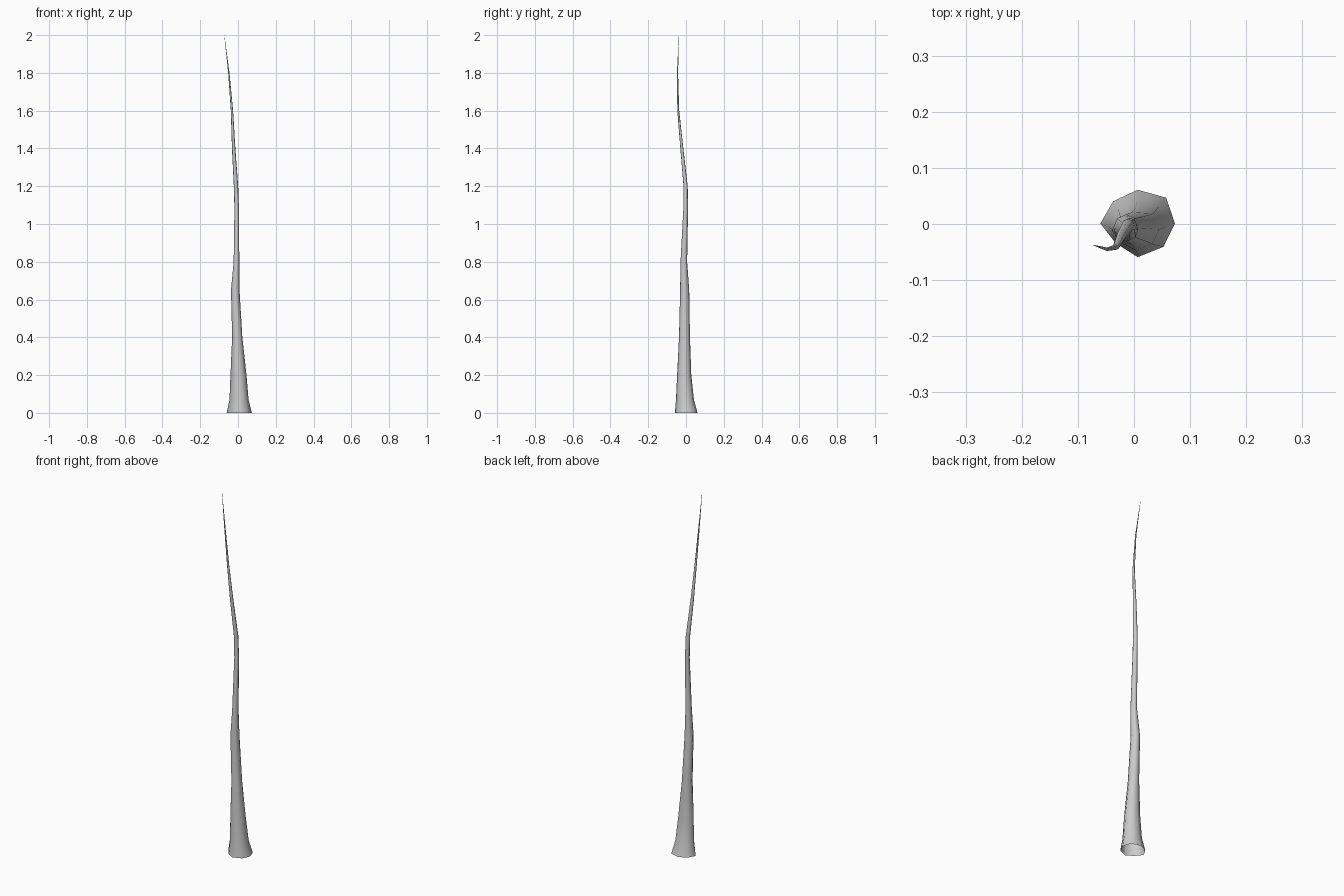
import bpy, bmesh
from math import cos, sin, pi

SIDES = 8
# Trunk cross-sections: z, min x, max x, min y, max y
rings = [
    (0.00, -0.060, 0.073, -0.059, 0.061),
    (0.07, -0.045, 0.056, -0.053, 0.042),
    (0.20, -0.040, 0.045, -0.047, 0.028),
    (0.40, -0.031, 0.023, -0.037, 0.021),
    (0.65, -0.037, 0.008, -0.031, 0.017),
    (0.80, -0.023, 0.007, -0.029, 0.006),
    (1.08, -0.019, 0.005, -0.014, 0.011),
    (1.20, -0.022, 0.001, -0.013, 0.009),
    (1.40, -0.032, -0.014, -0.030, -0.014),
    (1.60, -0.038, -0.026, -0.046, -0.036),
    (1.80, -0.052, -0.045, -0.048, -0.042),
    (2.00, -0.073, -0.072, -0.038, -0.037),
]
# Uneven root flare, one factor per side
flare = [1.0, 1.08, 1.0, 0.93, 1.0, 0.83, 1.0, 0.98]

# Bent, tapering trunk, open underneath
bm = bmesh.new()
loops = []
for z, x0, x1, y0, y1 in rings:
    cx, cy, rx, ry = (x0 + x1) / 2, (y0 + y1) / 2, (x1 - x0) / 2, (y1 - y0) / 2
    fade = max(0, 1 - z / 0.8)
    loop = []
    for i in range(SIDES):
        a = 2 * pi * i / SIDES
        f = 1 + (flare[i] - 1) * fade
        loop.append(bm.verts.new((cx + rx * f * cos(a), cy + ry * f * sin(a), z)))
    loops.append(loop)
for lo, hi in zip(loops, loops[1:]):
    for i in range(SIDES):
        j = (i + 1) % SIDES
        bm.faces.new((lo[i], lo[j], hi[j], hi[i]))
bm.faces.new(loops[-1])
for f in bm.faces:
    f.smooth = True

mesh = bpy.data.meshes.new("trunk")
bm.to_mesh(mesh)
bm.free()
trunk = bpy.data.objects.new("trunk", mesh)
bpy.context.collection.objects.link(trunk)
